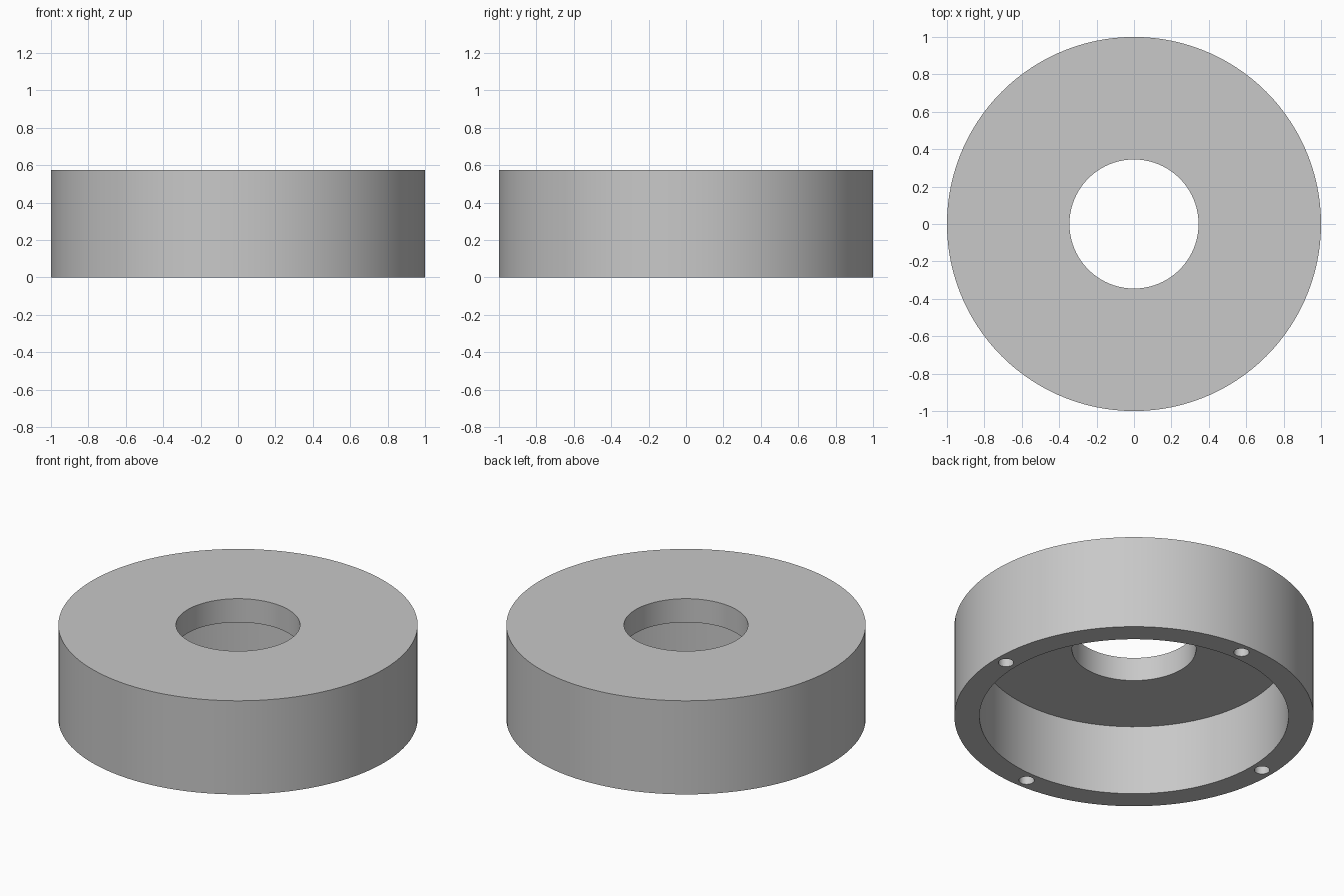
import bpy, bmesh, math
from mathutils import Matrix

cube = bpy.data.objects.get("Cube")
if cube:
    bpy.data.objects.remove(cube, do_unlink=True)

HEIGHT, CEILING = 0.575, 0.43
OUTER, CAVITY, BORE = 1.0, 0.86, 0.345
HOLE_RADIUS, HOLE_RING, HOLE_DEPTH = 0.043, 0.93, 0.25

grey = bpy.data.materials.new("light_grey")
grey.use_nodes = True
colour = (0.58, 0.58, 0.58, 1)
grey.diffuse_color = colour
grey.node_tree.nodes["Principled BSDF"].inputs["Base Color"].default_value = colour


def make_object(name, bm):
    bmesh.ops.recalc_face_normals(bm, faces=bm.faces)
    mesh = bpy.data.meshes.new(name)
    bm.to_mesh(mesh)
    bm.free()
    mesh.materials.append(grey)
    obj = bpy.data.objects.new(name, mesh)
    bpy.context.collection.objects.link(obj)
    return obj


def lathe(name, profile, steps):
    """Turn a closed (radius, z) profile around the z axis."""
    bm = bmesh.new()
    verts = [bm.verts.new((r, 0, z)) for r, z in profile]
    edges = [bm.edges.new((verts[i - 1], verts[i])) for i in range(len(verts))]
    bmesh.ops.spin(bm, geom=verts + edges, cent=(0, 0, 0), axis=(0, 0, 1),
                   angle=math.tau, steps=steps)
    bmesh.ops.remove_doubles(bm, verts=bm.verts, dist=0.0001)
    return make_object(name, bm)


# Ring cap: outer wall, flat top plate with a bore, open cavity below
body = lathe("ring_cap", [(OUTER, 0), (OUTER, HEIGHT), (BORE, HEIGHT),
                          (BORE, CEILING), (CAVITY, CEILING), (CAVITY, 0)], 120)

# Four blind screw holes in the bottom rim
bm = bmesh.new()
for i in range(4):
    place = (Matrix.Rotation(i * math.pi / 2, 4, "Z")
             @ Matrix.Translation((HOLE_RING, 0, 0)))
    bmesh.ops.create_cone(bm, cap_ends=True, segments=32, radius1=HOLE_RADIUS,
                          radius2=HOLE_RADIUS, depth=2 * HOLE_DEPTH, matrix=place)
cutter = make_object("screw_hole_cutter", bm)
cutter.hide_render = True

bpy.ops.object.select_all(action="DESELECT")
body.select_set(True)
bpy.context.view_layer.objects.active = body
cut = body.modifiers.new("screw_holes", "BOOLEAN")
cut.operation = "DIFFERENCE"
cut.solver = "EXACT"
cut.object = cutter
bpy.ops.object.modifier_apply(modifier=cut.name)
bpy.data.objects.remove(cutter, do_unlink=True)

# Round walls smooth, rims crisp
bpy.ops.object.shade_smooth_by_angle(angle=math.radians(30))
